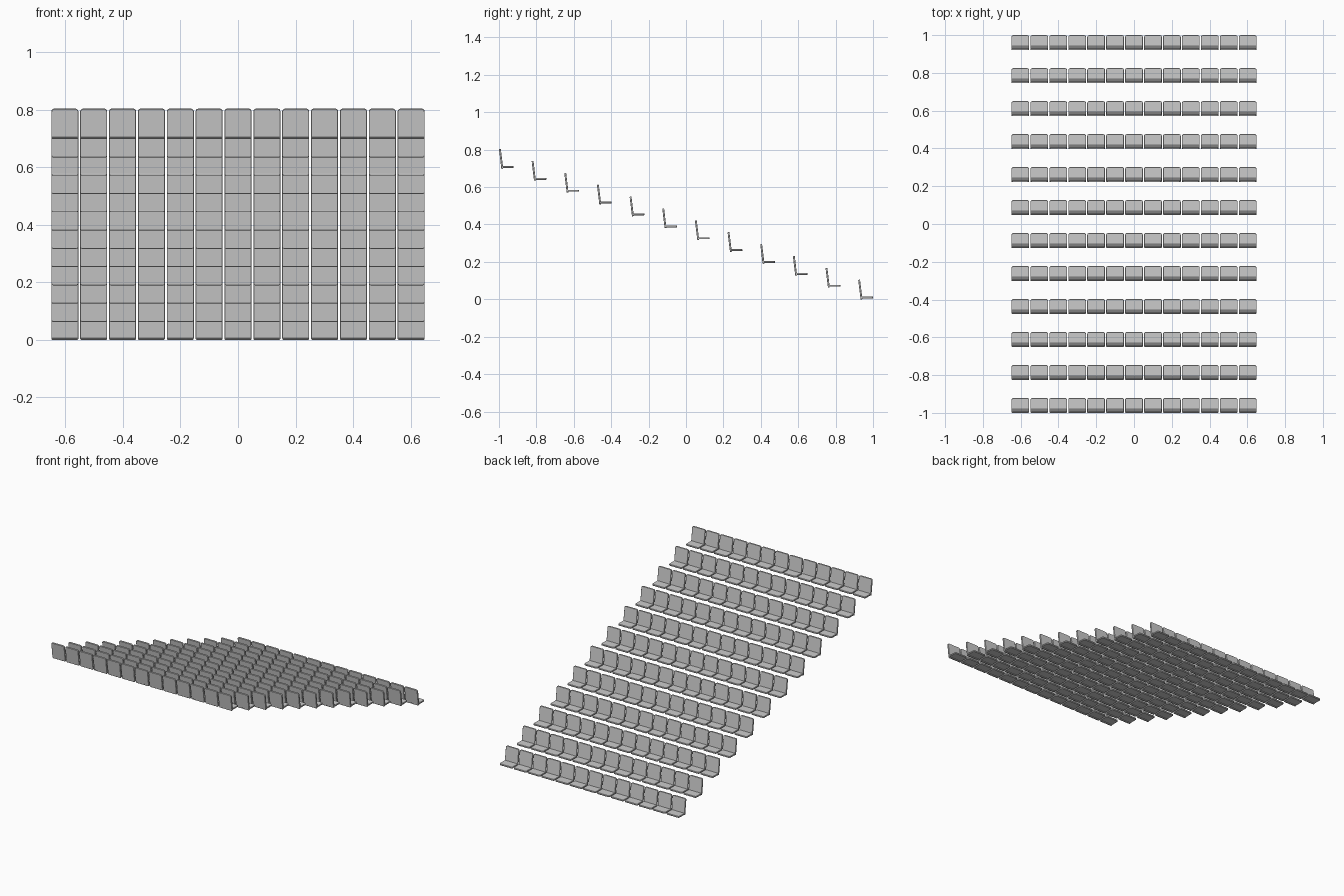
import bpy, bmesh
from math import radians, sin, cos, pi
from mathutils import Matrix, Vector

if "Cube" in bpy.data.objects:
    bpy.data.objects.remove(bpy.data.objects["Cube"])

COLS, ROWS = 13, 12
PX, PY, PZ = 0.1003, 0.1746, 0.0635      # seat pitch, row depth, row drop
W, T = 0.094, 0.010                       # plate width and thickness


def rounded_outline(w, length, r_far, r_near, seg=4):
    """Plate outline: x centred, y from 0 to length."""
    pts = []
    corners = [(w / 2, length, r_far, 0), (-w / 2, length, r_far, 90),
               (-w / 2, 0, r_near, 180), (w / 2, 0, r_near, 270)]
    for x, y, r, a0 in corners:
        cx = x - r if x > 0 else x + r
        cy = y - r if y > 0 else y + r
        for i in range(seg + 1):
            a = radians(a0) + i / seg * pi / 2
            pts.append(Vector((cx + r * cos(a), cy + r * sin(a), 0)))
    return pts


def plate(name, length, r_far, r_near, matrix):
    """Rounded plate, repeated along the row and down the rake."""
    bm = bmesh.new()
    face = bm.faces.new([bm.verts.new(p) for p in rounded_outline(W, length, r_far, r_near)])
    ext = bmesh.ops.extrude_face_region(bm, geom=[face])
    verts = [g for g in ext["geom"] if isinstance(g, bmesh.types.BMVert)]
    bmesh.ops.translate(bm, verts=verts, vec=(0, 0, T))
    bmesh.ops.recalc_face_normals(bm, faces=bm.faces)
    rims = [e for e in bm.edges if abs(e.verts[0].co.z - e.verts[1].co.z) < 1e-6]
    bmesh.ops.bevel(bm, geom=rims, offset=0.0015, segments=1, affect='EDGES')
    bm.transform(matrix)
    me = bpy.data.meshes.new(name)
    bm.to_mesh(me)
    bm.free()
    ob = bpy.data.objects.new(name, me)
    bpy.context.collection.objects.link(ob)
    for n, off in ((COLS, (PX, 0, 0)), (ROWS, (0, PY, -PZ))):
        m = ob.modifiers.new("repeat", 'ARRAY')
        m.count = n
        m.use_relative_offset = False
        m.use_constant_offset = True
        m.constant_offset_displace = off
    bpy.context.view_layer.objects.active = ob
    ob.select_set(True)
    bpy.ops.object.shade_smooth_by_angle(angle=radians(30))
    ob.select_set(False)


x0 = -PX * (COLS - 1) / 2
z0 = PZ * (ROWS - 1)

# seat pans, pointing +y
plate("seat_pan", 0.067, 0.010, 0.003, Matrix.Translation((x0, -0.988, z0 + 0.004)))

# backrests, leaning back toward -y
lean = Matrix.Rotation(radians(90 + 7), 4, 'X')
plate("backrest", 0.106, 0.010, 0.006,
      Matrix.Translation((x0, -0.9772, z0 + 0.0)) @ lean)
